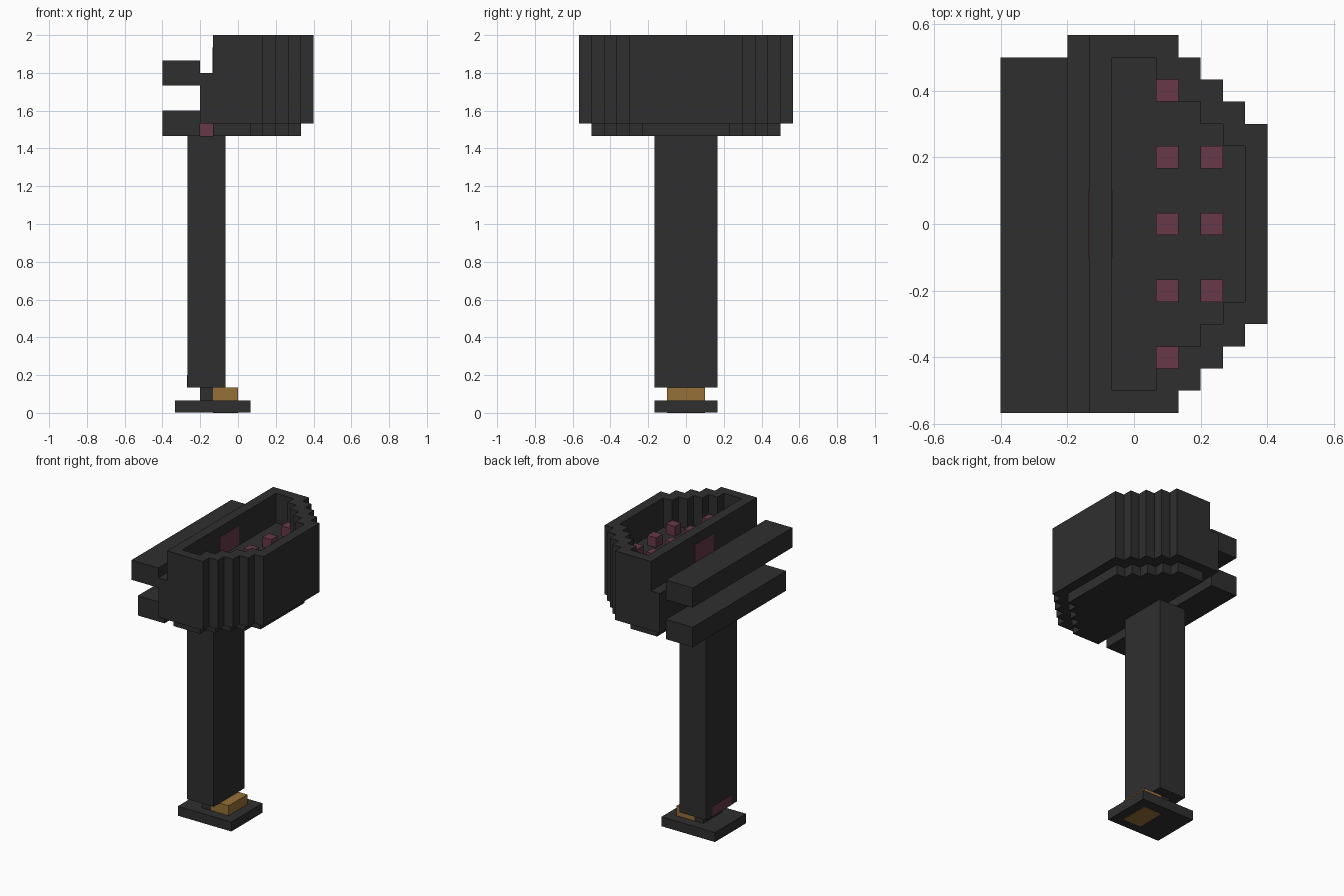
import bpy, bmesh

U = 1 / 15  # size of one grid block

cube = bpy.data.objects.get("Cube")
if cube:
    bpy.data.objects.remove(cube, do_unlink=True)


def material(name, rgb):
    m = bpy.data.materials.new(name)
    m.use_nodes = True
    col = (*rgb, 1)
    m.diffuse_color = col
    m.node_tree.nodes["Principled BSDF"].inputs["Base Color"].default_value = col
    return m


charcoal = material("charcoal", (0.028, 0.028, 0.028))
plum = material("plum", (0.135, 0.040, 0.066))
ochre = material("ochre", (0.300, 0.160, 0.038))


def finish(name, bm, mat):
    bmesh.ops.recalc_face_normals(bm, faces=bm.faces)
    bmesh.ops.scale(bm, vec=(U, U, U), verts=bm.verts)
    me = bpy.data.meshes.new(name)
    bm.to_mesh(me)
    bm.free()
    me.materials.append(mat)
    ob = bpy.data.objects.new(name, me)
    bpy.context.collection.objects.link(ob)
    return ob


def box(name, mat, x, y, z):
    """Box from (low, high) ranges in block units."""
    bm = bmesh.new()
    bmesh.ops.create_cube(bm, size=1)
    for v in bm.verts:
        v.co = [r[0] if c < 0 else r[1] for c, r in zip(v.co, (x, y, z))]
    return finish(name, bm, mat)


def stepped_outline(x_back, x_step, y_half):
    """Outline with a flat back and staircase corners, mirrored in y."""
    half = [(x_back, y_half)]
    for i in range(5):
        half.append((x_step + i, y_half - i))
        if i < 4:
            half.append((x_step + i, y_half - i - 1))
    return half + [(x, -y) for x, y in reversed(half)]


def prism(name, mat, outline, z0, z1):
    bm = bmesh.new()
    face = bm.faces.new([bm.verts.new((x, y, z0)) for x, y in outline])
    ext = bmesh.ops.extrude_face_region(bm, geom=[face], use_keep_orig=True)
    for g in ext["geom"]:
        if isinstance(g, bmesh.types.BMVert):
            g.co.z = z1
    return finish(name, bm, mat)


def ring(name, mat, outer, inner, z0, z1):
    bm = bmesh.new()
    loops = [[bm.verts.new((x, y, z)) for x, y in o]
             for o, z in ((outer, z0), (outer, z1), (inner, z1), (inner, z0))]
    n = len(outer)
    for a, b in zip(loops, loops[1:] + loops[:1]):
        for i in range(n):
            j = (i + 1) % n
            bm.faces.new((a[i], a[j], b[j], b[i]))
    return finish(name, bm, mat)


# Foot, clasp and neck
side = (-1.5, 1.5)
box("foot", charcoal, (-5, 1), (-2.5, 2.5), (0.04, 1))
box("foot_clasp", ochre, (-2, 0), side, (0, 2))
box("foot_neck", charcoal, (-3, -2), side, (1, 2))

# Shaft with its marker
box("shaft", charcoal, (-4, -1), (-2.5, 2.5), (2, 22))
box("shaft_marker", plum, (-4.04, -3.98), side, (2, 3))

# Head: underplate, solid body and raised rim
inner = stepped_outline(-1, 1, 7.5)
prism("head_underplate", charcoal, stepped_outline(-2, 1, 7.5), 22, 23)
prism("head_body", charcoal, stepped_outline(-3, 2, 8.5), 23, 27)
ring("head_rim", charcoal, stepped_outline(-2, 2, 8.5), inner, 27, 30)
box("head_connector", plum, (-3, -2), side, (22, 23))

# Marker showing on both sides of the rim's back wall
for name, x in (("outer", -2), ("inner", -1)):
    box("rim_marker_" + name, plum, (x - 0.04, x + 0.04), side, (27, 29))

# Back rails
box("upper_rail", charcoal, (-6, -3), (-8.5, 7.5), (26, 28))
box("lower_rail", charcoal, (-6, -3), (-7.5, 7.5), (22, 24))

# Studs on the head floor
for x, rows in ((1, range(-6, 7, 3)), (3, range(-3, 4, 3))):
    for y in rows:
        box("stud", plum, (x, x + 1), (y - 0.5, y + 0.5), (27, 28))
